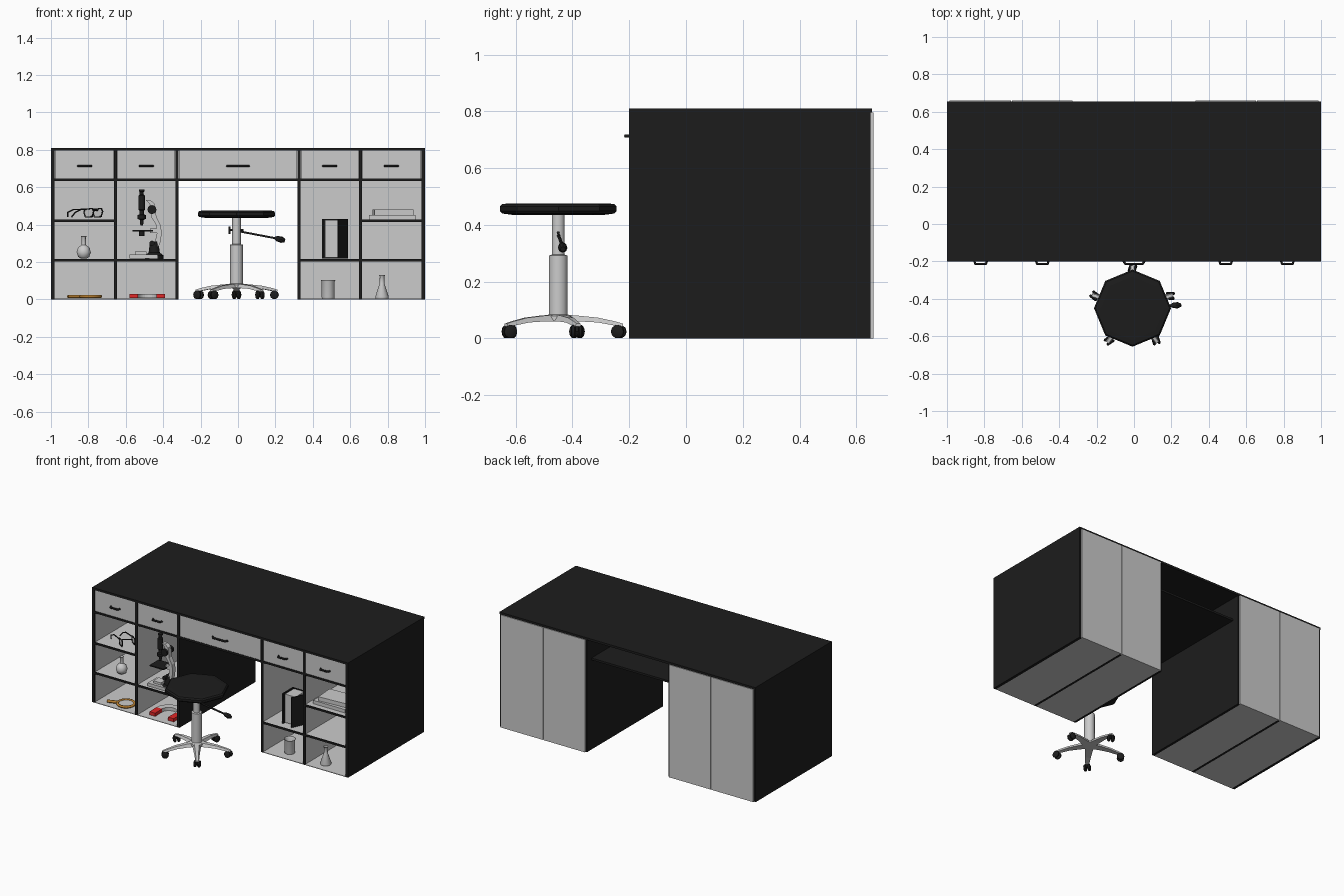
import bpy, bmesh
from math import sin, cos, pi, radians
from mathutils import Vector, Matrix

if "Cube" in bpy.data.objects:
    bpy.data.objects.remove(bpy.data.objects["Cube"])


def mat(name, col):
    m = bpy.data.materials.new(name)
    m.diffuse_color = (*col, 1)
    m.use_nodes = True
    m.node_tree.nodes["Principled BSDF"].inputs["Base Color"].default_value = m.diffuse_color
    return m


BLACK = mat("black", (0.012, 0.012, 0.012))
RED = mat("red", (0.75, 0.02, 0.02))
AMBER = mat("amber", (0.5, 0.22, 0.03))


def finish(name, bm, m=None, smooth=False):
    bmesh.ops.recalc_face_normals(bm, faces=bm.faces)
    me = bpy.data.meshes.new(name)
    bm.to_mesh(me)
    bm.free()
    ob = bpy.data.objects.new(name, me)
    bpy.context.collection.objects.link(ob)
    if m:
        me.materials.append(m)
    if smooth:
        bpy.context.view_layer.objects.active = ob
        ob.select_set(True)
        bpy.ops.object.shade_smooth_by_angle(angle=radians(40))
        ob.select_set(False)
    return ob


def box(name, x0, x1, y0, y1, z0, z1, m=None, rot=0, open_front=False):
    bm = bmesh.new()
    bmesh.ops.create_cube(bm, size=1)
    if open_front:
        bmesh.ops.delete(bm, geom=[f for f in bm.faces if f.normal.y < -0.5], context='FACES')
    bmesh.ops.scale(bm, vec=(x1 - x0, y1 - y0, z1 - z0), verts=bm.verts)
    bmesh.ops.rotate(bm, matrix=Matrix.Rotation(rot, 3, 'Z'), verts=bm.verts)
    bmesh.ops.translate(bm, vec=((x0 + x1) / 2, (y0 + y1) / 2, (z0 + z1) / 2), verts=bm.verts)
    return finish(name, bm, m)


def loft(name, rings, m=None, smooth=False):
    bm = bmesh.new()
    vs = [[bm.verts.new(p) for p in ring] for ring in rings]
    n = len(vs[0])
    for a, b in zip(vs, vs[1:]):
        for i in range(n):
            bm.faces.new((a[i], a[(i + 1) % n], b[(i + 1) % n], b[i]))
    bm.faces.new(vs[0])
    bm.faces.new(vs[-1])
    return finish(name, bm, m, smooth)


def lathe(name, prof, loc, n=16, m=None, smooth=True, axis=(0, 0, 1)):
    q = Vector((0, 0, 1)).rotation_difference(Vector(axis))
    rings = [[Vector(loc) + q @ Vector((r * cos(2 * pi * i / n), r * sin(2 * pi * i / n), z))
              for i in range(n)] for r, z in prof]
    return loft(name, rings, m, smooth)


def rod(name, pts, r, m=None, closed=False, res=1):
    cu = bpy.data.curves.new(name, 'CURVE')
    cu.dimensions = '3D'
    cu.bevel_depth, cu.bevel_resolution, cu.use_fill_caps = r, res, True
    sp = cu.splines.new('POLY')
    sp.points.add(len(pts) - 1)
    for p, c in zip(sp.points, pts):
        p.co = (*c, 1)
    sp.use_cyclic_u = closed
    if m:
        cu.materials.append(m)
    ob = bpy.data.objects.new(name, cu)
    bpy.context.collection.objects.link(ob)
    return ob


# Desk carcass: top, uprights, kneehole drawer floor
F, B = -0.2, 0.65
box("desk_top", -1, 1, F, B + .005, .795, .81, BLACK)
box("drawer_floor", -.325, .325, F, .6, .632, .646, BLACK)
box("centre_drawer_front", -.315, .315, F + .003, F + .02, .646, .795)
for s, side in ((-1, "left"), (1, "right")):
    for k, (a, b) in enumerate(((.98, 1), (.646, .664), (.318, .335))):
        x0, x1 = sorted((s * a, s * b))
        box(f"{side}_upright_{k}", x0, x1, F, B, 0, .8, BLACK)
    for k, (a, b, levels) in enumerate(((.664, .98, (.21, .42, .64)), (.335, .646, (.21, .64)))):
        x0, x1 = sorted((s * a, s * b))
        lo = .004
        # Grey back and bottom panels, shelves, open compartments, drawer front
        box(f"{side}_back_panel_{k}", x0 - .007, x1 + .007, B, B + .01, 0, .795)
        box(f"{side}_bottom_panel_{k}", x0, x1, F, B, 0, .004)
        for j, z in enumerate(levels):
            box(f"{side}_shelf_{k}_{j}", x0, x1, F, B, z - .007, z + .006, BLACK)
            box(f"{side}_compartment_{k}_{j}", x0 + .002, x1 - .002, F + .005, B - .005,
                lo + .002, z - .009, open_front=True)
            lo = z + .006
        box(f"{side}_drawer_front_{k}", x0 + .002, x1 - .002, F + .003, F + .02, .647, .795)

# Drawer handles: bent flat bars
for i, (x, w) in enumerate(((-.82, .035), (-.49, .035), (0, .058), (.49, .035), (.82, .035))):
    path = ((-w, F + .005), (-w * .8, -.213), (w * .8, -.213), (w, F + .005))
    rod(f"drawer_handle_{i}", [(x + px, py, .713) for px, py in path], .0065, BLACK)

# Stool: octagonal seat and telescopic column
SX, SY = -.008, -.45
lathe("seat", ((.16, .435), (.198, .44), (.206, .448), (.206, .464), (.198, .473), (.17, .476)),
      (SX, SY, 0), 8, BLACK, False)
lathe("column_lower", ((.05, .06), (.05, .078), (.034, .085), (.034, .292), (.024, .295)), (SX, SY, 0), 10)
lathe("column_upper", ((.023, .28), (.023, .437)), (SX, SY, 0), 10)

# Five arched legs, each with a twin-wheel caster
for k in range(5):
    a = radians(90 + 72 * k)
    d, t = Vector((cos(a), sin(a), 0)), Vector((-sin(a), cos(a), 0))
    c = Vector((SX, SY, 0))
    rings = []
    for r, w, zb, zt in ((.015, .03, .06, .084), (.07, .024, .06, .08), (.14, .018, .056, .073),
                         (.2, .013, .045, .06), (.228, .012, .042, .052)):
        rings.append([c + d * r + t * u + Vector((0, 0, z))
                      for u, z in ((-w, zb), (w, zb), (w * .6, zt), (-w * .6, zt))])
    loft(f"stool_leg_{k}", rings)
    hub = c + d * .213
    rod(f"caster_stem_{k}", [hub + Vector((0, 0, .025)), hub + Vector((0, 0, .05))], .009, BLACK)
    for s in (-1, 1):
        roll = (t + d * .35).normalized()
        lathe(f"caster_wheel_{k}_{s}", ((.018, -.008), (.0235, -.004), (.0235, .004), (.018, .008)),
              hub + roll * s * .013 + Vector((0, 0, .024)), 10, BLACK, True, roll)

# Height lever
rod("lever_bracket", [(-.045, SY, .35), (-.045, SY, .39)], .006, BLACK)
rod("lever_pivot", [(-.045, SY, .372), (.03, SY, .372)], .006, BLACK)
rod("lever_arm", [(.0, SY, .365), (.21, -.435, .325)], .006, BLACK)
lathe("lever_knob", ((.006, 0), (.014, .012), (.017, .04), (.009, .058)), (.195, -.436, .329), 8,
      BLACK, True, (.96, .04, -.26))

# Microscope
my = -.13
box("microscope_base", -.58, -.43, my - .05, my + .05, .219, .24)
box("microscope_lamp", -.55, -.49, my - .03, my + .03, .24, .256)
lathe("microscope_foot", ((.05, .216), (.05, .235), (.03, .25), (.022, .31)), (-.448, my, 0), 12, BLACK)
arm = ((-.452, .26, .018), (-.428, .31, .015), (-.42, .36, .012), (-.427, .4, .012),
       (-.45, .44, .014), (-.458, .51, .014), (-.48, .53, .012))
loft("microscope_arm", [[(x - w, my - .016, z), (x + w, my - .016, z), (x + w, my + .016, z),
                         (x - w, my + .016, z)] for x, z, w in arm])
lathe("microscope_tube", ((.006, .395), (.01, .41), (.01, .425), (.022, .43), (.022, .45), (.012, .455), (.012, .475),
                          (.018, .48), (.018, .555), (.011, .56), (.011, .575), (.015, .577), (.015, .588)),
      (-.515, my, 0), 12, BLACK)
box("microscope_stage", -.565, -.455, my - .05, my + .05, .362, .37, BLACK)
lathe("microscope_condenser", ((.014, .34), (.014, .364)), (-.515, my, 0), 12, BLACK)
box("microscope_stage_link", -.47, -.42, my - .012, my + .012, .355, .38)
for z, r in ((.48, .024), (.3, .014)):
    lathe(f"microscope_knob_{z}", ((r, -.04), (r, -.025), (.007, -.024), (.007, .024), (r, .025), (r, .04)),
          (-.46, my, z), 12, BLACK, True, (0, 1, 0))

# Round flask, conical flask, beaker
lathe("round_flask", ((.015, .218), (.03, .228), (.038, .252), (.031, .276), (.012, .292), (.011, .33),
                      (.015, .337), (.013, .338), (.009, .33), (.009, .295)), (-.825, -.12, 0), 16)
lathe("conical_flask", ((.034, .006), (.036, .014), (.013, .085), (.012, .122), (.017, .13), (.014, .13),
                        (.009, .12), (.009, .085)), (.77, -.12, 0), 16)
lathe("beaker", ((.033, .006), (.035, .012), (.035, .095), (.039, .104), (.037, .104), (.032, .095),
                 (.032, .014)), (.482, -.11, 0), 16)

# Magnifying glass lying flat
rod("magnifier_rim", [(-.79 + .055 * cos(2 * pi * i / 20), -.12 + .055 * sin(2 * pi * i / 20), .016)
                      for i in range(20)], .009, AMBER, True)
lathe("magnifier_lens", ((.053, .013), (.053, .018)), (-.79, -.12, 0), 20)
rod("magnifier_handle", [(-.84, -.135, .016), (-.91, -.16, .016)], .01, AMBER)

# Horseshoe magnet: grey bow, red legs towards the front


def magnet(name, pts, m=None):
    loft(name, [[(x + nx * .022, y + ny * .022, .007), (x - nx * .022, y - ny * .022, .007),
                 (x - nx * .022, y - ny * .022, .03), (x + nx * .022, y + ny * .022, .03)]
                for x, y, nx, ny in pts], m)


mx = -.485
magnet("magnet_bow", [(mx + .074 * cos(pi * i / 12), -.08 + .074 * sin(pi * i / 12),
                       cos(pi * i / 12), sin(pi * i / 12)) for i in range(13)])
for s in (-1, 1):
    magnet(f"magnet_leg_{s}", [(mx + s * .074, -.08, s, 0), (mx + s * .072, -.16, s, 0)], RED)

# Safety goggles: two rims with lenses, bridge and side arms
gy = -.13
for s in (-1, 1):
    y = gy + s * .036
    rim = ((-.03, .462), (-.026, .482), (.026, .486), (.034, .47), (.024, .442), (-.02, .44))
    pts = [(-.775 + u * .8 + s * .024, y - u * .6, z) for u, z in rim]
    rod(f"goggle_rim_{s}", pts, .004, BLACK, True)
    bm = bmesh.new()
    bm.faces.new([bm.verts.new(p) for p in pts])
    finish(f"goggle_lens_{s}", bm)
    rod(f"goggle_arm_{s}", [(-.78 + s * .03, y, .482), (-.86 + s * .02, y + .04, .48),
                            (-.89 + s * .02, y + .05, .465), (-.9 + s * .01, y + .05, .44)], .004, BLACK)
rod("goggle_bridge", [(-.8, gy - .02, .475), (-.75, gy + .02, .475)], .004, BLACK)

# Standing book, slightly open, and two stacked books
box("book_pages", .465, .545, -.14, -.04, .225, .425)
box("book_spine", .45, .46, -.15, -.03, .218, .43, BLACK)
box("book_back_cover", .46, .56, -.04, -.032, .218, .43, BLACK)
box("book_front_cover", .5, .62, -.119, -.111, .218, .43, BLACK, rot=radians(65))
box("lower_book", .7, .95, -.16, .02, .427, .452)
box("upper_book", .725, .935, -.14, 0, .452, .48, rot=radians(4))
